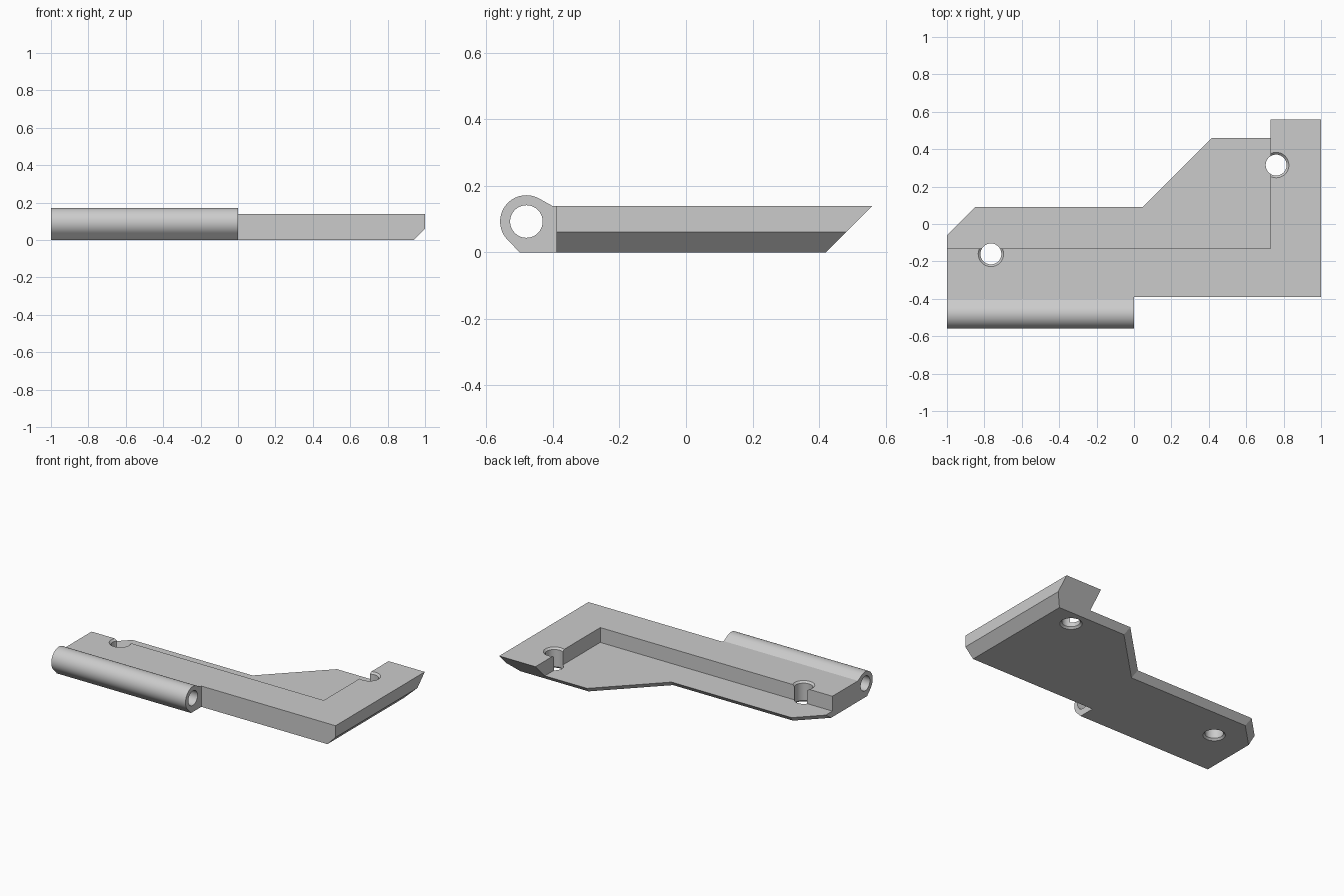
import bpy, bmesh
from math import sin, cos, radians, sqrt, tau

cube = bpy.data.objects.get("Cube")
if cube:
    bpy.data.objects.remove(cube, do_unlink=True)

grey = bpy.data.materials.new("plain grey")
grey.use_nodes = True
grey.diffuse_color = (0.6, 0.6, 0.6, 1)
grey.node_tree.nodes["Principled BSDF"].inputs["Base Color"].default_value = (0.6, 0.6, 0.6, 1)


def loft(name, rings):
    """Closed solid through a stack of equal-length rings."""
    bm = bmesh.new()
    loops = [[bm.verts.new(p) for p in ring] for ring in rings]
    for a, b in zip(loops, loops[1:]):
        for i in range(len(a)):
            j = (i + 1) % len(a)
            bm.faces.new((a[i], a[j], b[j], b[i]))
    bm.faces.new(loops[0][::-1])
    bm.faces.new(loops[-1])
    bmesh.ops.recalc_face_normals(bm, faces=bm.faces[:])
    mesh = bpy.data.meshes.new(name)
    bm.to_mesh(mesh)
    bm.free()
    mesh.materials.append(grey)
    obj = bpy.data.objects.new(name, mesh)
    bpy.context.collection.objects.link(obj)
    return obj


def cut(obj, cutter):
    cutter.hide_render = True
    mod = obj.modifiers.new("cut", 'BOOLEAN')
    mod.operation = 'DIFFERENCE'
    mod.solver = 'EXACT'
    mod.object = cutter
    bpy.context.view_layer.objects.active = obj
    bpy.ops.object.modifier_apply(modifier=mod.name)
    bpy.data.objects.remove(cutter, do_unlink=True)


def circle(r, n=48):
    return [(r * cos(tau * i / n), r * sin(tau * i / n)) for i in range(n)]


def along_x(profile, x0, x1):
    return [[(x, y, z) for y, z in profile] for x in (x0, x1)]


TOP, FLOOR, WALL_Y = 0.14, 0.04, -0.39


def outline(z):
    """Plan at height z; the back edges lean out at 45 degrees."""
    d = z - FLOOR
    s = d * (1 - sqrt(2))
    return [(-1, WALL_Y, z), (1, WALL_Y, z), (1, 0.46 + d, z),
            (0.415 + s, 0.46 + d, z), (0.045 + s, 0.09 + d, z),
            (-0.85 + s, 0.09 + d, z), (-1, -0.06 + d * sqrt(2), z)]


# Body with leaning back edges
body = loft("body_plate", [outline(0), outline(TOP)])

# Recess that leaves a thin floor and an L-shaped rim
recess = [(-1.2, -0.13), (0.73, -0.13), (0.73, 0.8), (-1.2, 0.8)]
cut(body, loft("recess_cutter", [[(x, y, z) for x, y in recess] for z in (FLOOR, 0.3)]))

# Lower chamfer on the left side
wedge = [(0.878, -0.062), (1.062, 0.124), (1.2, -0.062)]
cut(body, loft("chamfer_cutter", [[(x, y, z) for x, z in wedge] for y in (-0.8, 0.8)]))

# Two through holes, countersunk at both ends
steps = [(-0.012, 0.08), (0.012, 0.056), (TOP - 0.012, 0.056), (TOP + 0.012, 0.08)]
for cx, cy in ((-0.765, -0.16), (0.76, 0.315)):
    cut(body, loft("hole_cutter", [[(cx + x, cy + y, z) for x, y in circle(r)]
                                   for z, r in steps]))

# Hinge barrel: round front blending into the rim
BY, BZ, BR = -0.48, 0.093, 0.079
arc = [(BY + BR * cos(radians(a)), BZ + BR * sin(radians(a))) for a in range(60, 226, 5)]
profile = arc + [(-0.5, 0), (WALL_Y, 0), (WALL_Y, TOP), (-0.402, TOP)]
barrel = loft("hinge_barrel", along_x(profile, -1, 0))
bore = [(BY + y, BZ + z) for y, z in circle(0.049)]
cut(barrel, loft("bore_cutter", along_x(bore, -1.1, 0.1)))

# Smooth round surfaces, keep edges crisp
bpy.ops.object.select_all(action='DESELECT')
for obj in (body, barrel):
    obj.select_set(True)
    bpy.context.view_layer.objects.active = obj
bpy.ops.object.shade_smooth_by_angle(angle=radians(25))
